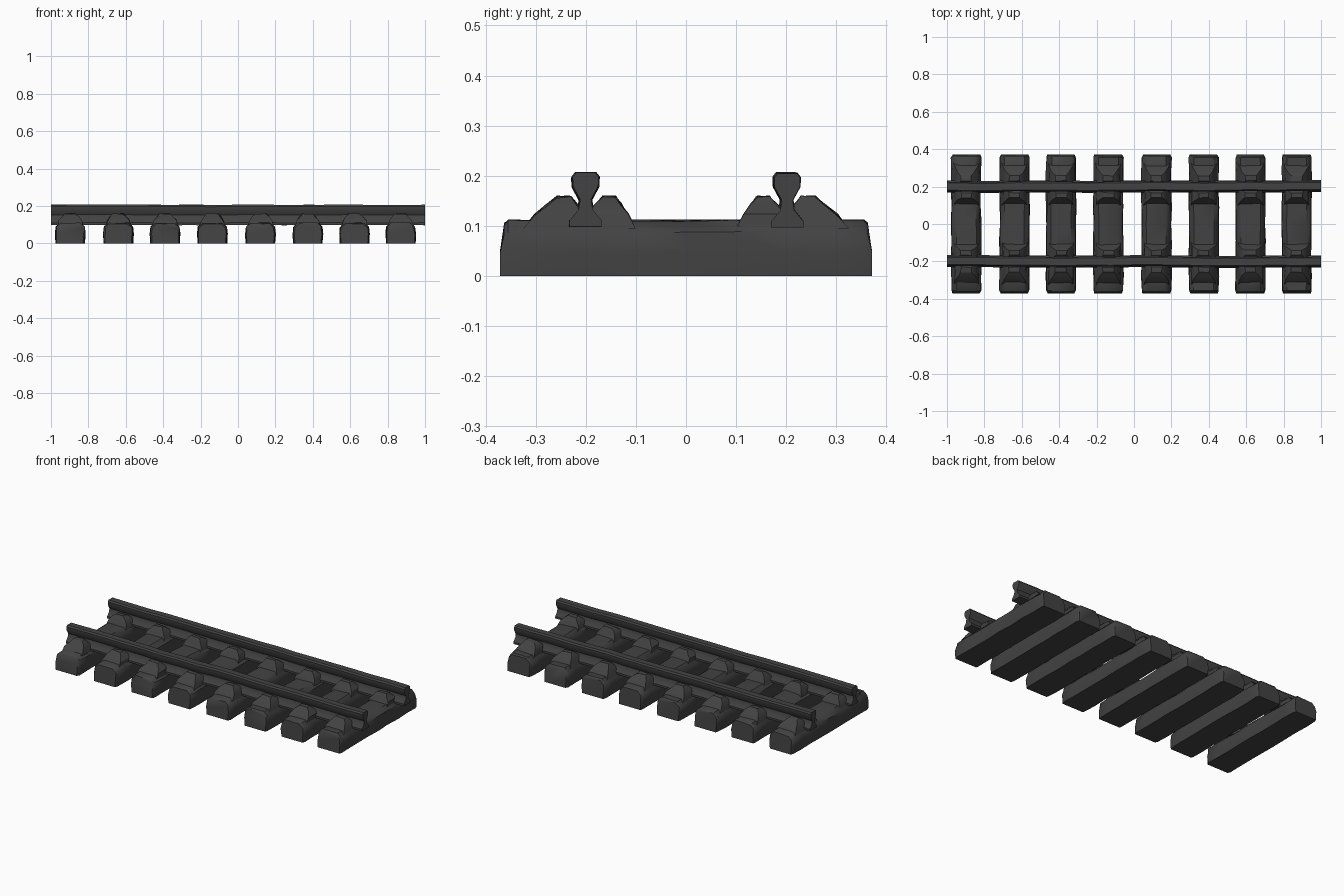
import bpy, bmesh, random
from mathutils import Vector

if "Cube" in bpy.data.objects:
    bpy.data.objects.remove(bpy.data.objects["Cube"])

random.seed(4)

iron = bpy.data.materials.new("charcoal grey")
iron.diffuse_color = (0.055, 0.055, 0.055, 1)
iron.use_nodes = True
iron.node_tree.nodes["Principled BSDF"].inputs["Base Color"].default_value = iron.diffuse_color


def loft(name, sections, angle=0.7):
    """Skin a list of equal-length point rings and cap both ends."""
    bm = bmesh.new()
    rings = [[bm.verts.new(p) for p in ring] for ring in sections]
    n = len(rings[0])
    for a, b in zip(rings, rings[1:]):
        for i in range(n):
            j = (i + 1) % n
            bm.faces.new((a[i], a[j], b[j], b[i]))
    bm.faces.new(rings[0])
    bm.faces.new(rings[-1])
    bmesh.ops.recalc_face_normals(bm, faces=bm.faces)
    me = bpy.data.meshes.new(name)
    bm.to_mesh(me)
    bm.free()
    me.materials.append(iron)
    ob = bpy.data.objects.new(name, me)
    bpy.context.collection.objects.link(ob)
    bpy.ops.object.select_all(action='DESELECT')
    ob.select_set(True)
    bpy.context.view_layer.objects.active = ob
    bpy.ops.object.shade_smooth_by_angle(angle=angle)
    return ob


def wobble(amount):
    return random.uniform(-amount, amount)


# Sleepers: rough beams with worn upper edges and slightly chipped ends
SLEEPER_X = [-0.897, -0.639, -0.390, -0.137, 0.120, 0.373, 0.623, 0.870]
BEAM = [(-0.077, 0.0), (-0.080, 0.05), (-0.076, 0.088), (-0.052, 0.110),
        (0.052, 0.110), (0.076, 0.088), (0.080, 0.05), (0.077, 0.0)]
STATIONS = [-0.371, -0.355, -0.28, -0.19, -0.09, 0.0, 0.09, 0.19, 0.28, 0.355, 0.371]


def sleeper(index, cx):
    sections = []
    for y in STATIONS:
        end = abs(y) > 0.36
        ring = []
        for x, z in BEAM:
            sx = 0.92 if end else 1.0
            py = y
            if end and z > 0.06:                 # top of each end leans inward
                py -= 0.008 * (1 if y > 0 else -1)
            pz = z
            if z > 0:
                pz += wobble(0.003) - (0.006 if end and z > 0.08 else 0)
            ring.append((cx + x * sx + wobble(0.003), py, pz))
        sections.append(ring)
    loft(f"sleeper_{index}", sections)


# Chairs: tapered lumps clamping the rail on each sleeper
def clamp(name, cx, side, levels):
    sections = []
    for z, y0, y1, hx in levels:
        ring = []
        for x, y in [(-hx, y0), (hx, y0), (hx, y1), (-hx, y1)]:
            ring.append((cx + x + wobble(0.004), side * (y + wobble(0.002)),
                         z + (wobble(0.003) if z > 0.12 else 0)))
        sections.append(ring)
    loft(name, sections, 0.5)


OUTER = [(0.095, 0.195, 0.325, 0.068), (0.122, 0.200, 0.302, 0.060),
         (0.143, 0.218, 0.276, 0.044), (0.158, 0.231, 0.258, 0.028)]
INNER = [(0.095, 0.100, 0.205, 0.068), (0.122, 0.116, 0.200, 0.060),
         (0.143, 0.130, 0.180, 0.044), (0.158, 0.141, 0.166, 0.028)]

for i, x in enumerate(SLEEPER_X, 1):
    sleeper(i, x)
    for side, label in ((-1, "front"), (1, "back")):
        clamp(f"{label}_outer_clamp_{i}", x, side, OUTER)
        clamp(f"{label}_inner_clamp_{i}", x, side, INNER)

# Rails: bulbous head, thin web and flared foot, slightly uneven along the length
RAIL = [(-0.032, 0.098), (-0.032, 0.110), (-0.014, 0.132), (-0.011, 0.152),
        (-0.025, 0.178), (-0.026, 0.197), (-0.019, 0.206),
        (0.019, 0.206), (0.026, 0.197), (0.025, 0.178), (0.011, 0.152),
        (0.014, 0.132), (0.032, 0.110), (0.032, 0.098)]

for side, label in ((-1, "front"), (1, "back")):
    sections = []
    for k in range(17):
        x = -1 + k / 8
        dy, dz = wobble(0.003), wobble(0.0015)
        sections.append([(x, side * 0.201 + dy + y, z + dz) for y, z in RAIL])
    loft(f"{label}_rail", sections, 0.6)
